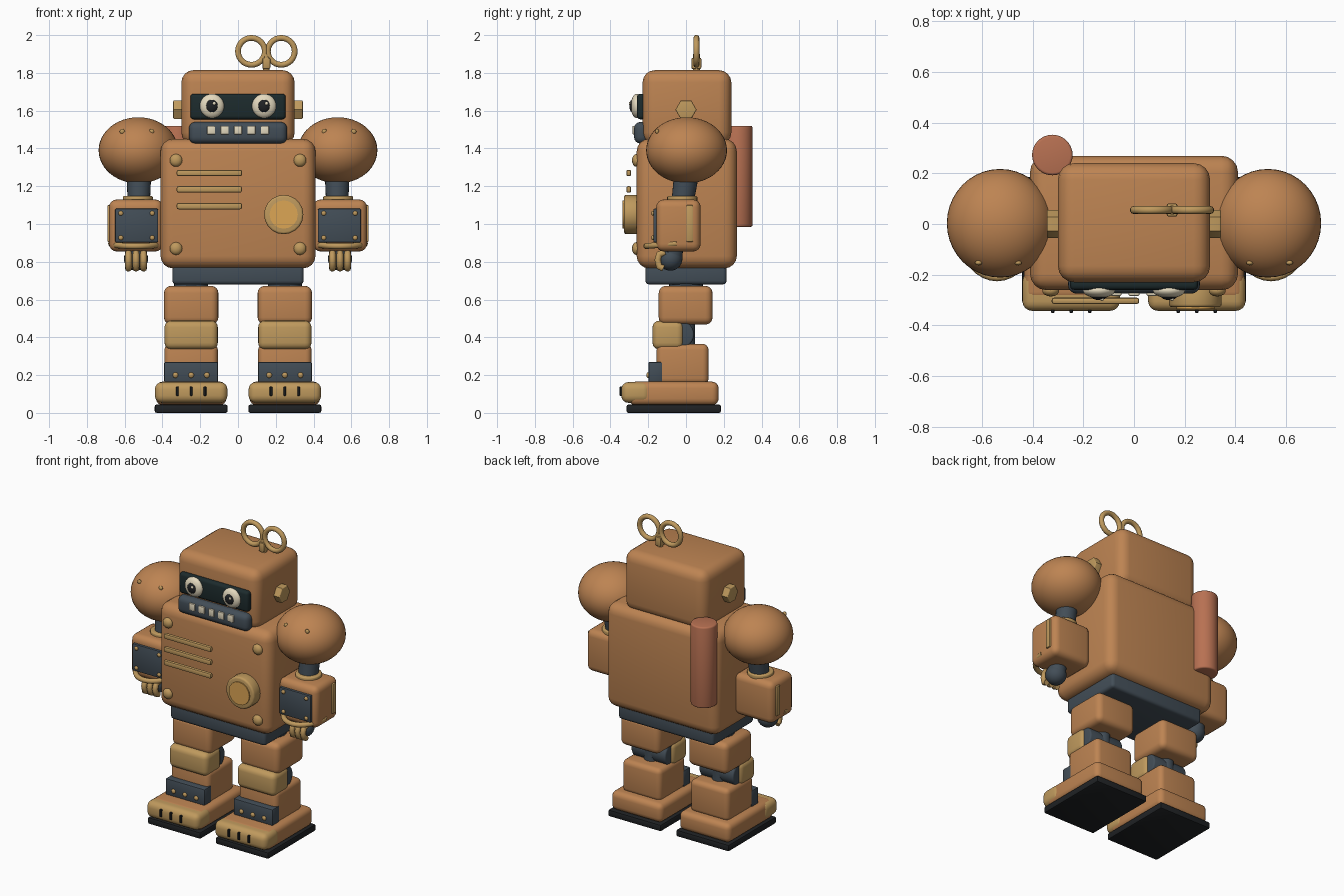
import bpy, bmesh, math
from mathutils import Matrix, Vector

if "Cube" in bpy.data.objects:
    bpy.data.objects.remove(bpy.data.objects["Cube"])


def material(name, *rgb):
    m = bpy.data.materials.new(name)
    m.diffuse_color = (*rgb, 1)
    m.use_nodes = True
    m.node_tree.nodes["Principled BSDF"].inputs["Base Color"].default_value = m.diffuse_color
    return m


BODY = material("bronze", 0.51, 0.23, 0.085)
GOLD = material("brass", 0.52, 0.32, 0.11)
SLATE = material("slate", 0.055, 0.075, 0.095)
RUBBER = material("rubber", 0.014, 0.016, 0.018)
GLASS = material("dark_glass", 0.012, 0.024, 0.026)
CREAM = material("cream", 0.78, 0.70, 0.52)
COPPER = material("copper", 0.48, 0.165, 0.085)
AMBER = material("amber", 0.72, 0.38, 0.09)


def finish(name, bm, mat, angle=35):
    me = bpy.data.meshes.new(name)
    bmesh.ops.recalc_face_normals(bm, faces=bm.faces)
    bm.to_mesh(me)
    bm.free()
    for p in me.polygons:
        p.use_smooth = True
    me.set_sharp_from_angle(angle=math.radians(angle))
    me.materials.append(mat)
    ob = bpy.data.objects.new(name, me)
    bpy.context.collection.objects.link(ob)
    return ob


def box(name, center, size, mat, bevel=0.0, seg=4):
    bm = bmesh.new()
    bmesh.ops.create_cube(bm, size=1)
    bmesh.ops.scale(bm, vec=size, verts=bm.verts)
    bmesh.ops.translate(bm, vec=center, verts=bm.verts)
    if bevel:
        bmesh.ops.bevel(bm, geom=bm.edges[:], offset=bevel, segments=seg,
                        profile=0.5, affect='EDGES')
    return finish(name, bm, mat)


def ball(name, center, radii, mat, u=24, v=14):
    bm = bmesh.new()
    bmesh.ops.create_uvsphere(bm, u_segments=u, v_segments=v, radius=1)
    bmesh.ops.scale(bm, vec=radii, verts=bm.verts)
    bmesh.ops.translate(bm, vec=center, verts=bm.verts)
    return finish(name, bm, mat, 60)


def rod(name, a, b, r, mat, sides=24, r2=None, bevel=0.0, spin=0.0):
    a, b = Vector(a), Vector(b)
    d = b - a
    bm = bmesh.new()
    bmesh.ops.create_cone(bm, cap_ends=True, segments=sides, radius1=r,
                          radius2=r if r2 is None else r2, depth=d.length)
    if bevel:
        rims = [e for e in bm.edges if abs(e.verts[0].co.z - e.verts[1].co.z) < 1e-5]
        bmesh.ops.bevel(bm, geom=rims, offset=bevel, segments=3, profile=0.5, affect='EDGES')
    rot = d.to_track_quat('Z', 'Y').to_matrix().to_4x4()
    bm.transform(Matrix.Translation((a + b) / 2) @ rot @ Matrix.Rotation(spin, 4, 'Z'))
    return finish(name, bm, mat)


def tube(name, pts, r, mat, closed=False):
    cu = bpy.data.curves.new(name, 'CURVE')
    cu.dimensions = '3D'
    cu.bevel_depth, cu.bevel_resolution, cu.use_fill_caps = r, 3, True
    sp = cu.splines.new('POLY')
    sp.points.add(len(pts) - 1)
    for p, co in zip(sp.points, pts):
        p.co = (*co, 1)
    sp.use_cyclic_u, sp.use_smooth = closed, True
    cu.materials.append(mat)
    ob = bpy.data.objects.new(name, cu)
    bpy.context.collection.objects.link(ob)
    return ob


def rivet(name, c, r, mat=GOLD, h=None):
    return ball(name, c, (r, h or r * 0.7, r), mat, 14, 8)


# Torso, pelvis and head
box("torso", (0, 0.004, 1.108), (0.82, 0.53, 0.685), BODY, 0.065)
box("pelvis", (0, 0, 0.735), (0.695, 0.43, 0.11), SLATE, 0.02, 3)
box("head", (0, 0.005, 1.617), (0.60, 0.47, 0.395), BODY, 0.065)

# Face
box("visor", (0, -0.235, 1.622), (0.505, 0.05, 0.135), GLASS, 0.018, 3)
box("mouth_plate", (0, -0.235, 1.483), (0.52, 0.08, 0.115), SLATE, 0.035)
for i in range(5):
    box("tooth", ((i - 2) * 0.071, -0.272, 1.497), (0.042, 0.022, 0.046), CREAM, 0.004, 2)
for s in (-1, 1):
    ball("eye", (s * 0.138, -0.262, 1.625), (0.064, 0.03, 0.064), CREAM)
    ball("pupil", (s * 0.138, -0.284, 1.625), (0.032, 0.016, 0.034), RUBBER, 16, 10)
    ball("eye_glint", (s * 0.138 + 0.012, -0.297, 1.638), (0.009, 0.006, 0.009), CREAM, 10, 6)
    rod("ear_bolt", (s * 0.28, 0, 1.605), (s * 0.343, 0, 1.605), 0.056, GOLD, 6, bevel=0.006,
        spin=math.pi / 2)

# Wind-up key
KX, KY, KZ = 0.15, 0.055, 1.914
for s in (-1, 1):
    ring = [(KX + s * 0.079 + 0.071 * math.cos(t * math.tau / 32), KY,
             KZ + 0.071 * math.sin(t * math.tau / 32)) for t in range(32)]
    tube("key_ring", ring, 0.016, GOLD, True)
rod("key_stem", (KX, KY, 1.79), (KX, KY, 1.90), 0.018, GOLD, 16)
box("key_block", (KX, KY, 1.85), (0.042, 0.052, 0.06), GOLD, 0.008, 2)

# Chest details
for x in (-0.328, 0.328):
    for z in (0.87, 1.337):
        rivet("chest_rivet", (x, -0.262, z), 0.034, h=0.024)
for z in (1.27, 1.183, 1.095):
    box("chest_bar", (-0.152, -0.303, z), (0.345, 0.025, 0.034), GOLD, 0.009, 2)
rod("dial_rim", (0.242, -0.25, 1.05), (0.242, -0.328, 1.05), 0.104, GOLD, 20, bevel=0.012)
rod("dial_face", (0.242, -0.32, 1.05), (0.242, -0.335, 1.05), 0.075, AMBER, 16)

# Back tank
rod("back_tank", (-0.322, 0.272, 0.985), (-0.322, 0.272, 1.52), 0.08, COPPER, 32, bevel=0.01)

for s in (-1, 1):
    # Arm
    ball("shoulder", (s * 0.528, 0.003, 1.39), (0.21, 0.214, 0.175), BODY, 40, 24)
    for dx in (-0.078, 0.078):
        rivet("shoulder_rivet", (s * 0.535 + dx, -0.153, 1.49), 0.014)
    rod("upper_arm", (s * 0.525, 0.003, 1.27), (s * 0.525, -0.02, 1.10), 0.066, SLATE, 24, r2=0.058)
    rod("elbow_cuff", (s * 0.53, -0.02, 1.115), (s * 0.53, -0.02, 1.148), 0.08, GOLD, 24, bevel=0.008)
    box("forearm", (s * 0.54, -0.04, 0.992), (0.284, 0.235, 0.275), BODY, 0.04)
    box("forearm_plate", (s * 0.537, -0.158, 0.992), (0.228, 0.03, 0.178), SLATE, 0.006, 2)
    for dx in (-0.083, 0.083):
        for dz in (-0.065, 0.065):
            rivet("forearm_rivet", (s * 0.537 + dx, -0.175, 0.992 + dz), 0.013)
    box("forearm_strip", (s * 0.682, 0.02, 1.003), (0.02, 0.036, 0.195), GOLD, 0.006, 2)
    arc = [(s * 0.54 - 0.132 * math.cos(a), -0.05 - 0.16 * math.sin(a),
            0.897 - 0.014 * math.sin(a))
           for a in (math.pi * i / 16 for i in range(17))]
    tube("wrist_guard", arc, 0.016, GOLD)

    # Hand
    ball("hand", (s * 0.54, -0.083, 0.815), (0.064, 0.064, 0.062), SLATE)
    rod("wrist", (s * 0.54, -0.075, 0.81), (s * 0.54, -0.07, 0.88), 0.055, SLATE)
    for dx in (-0.04, 0, 0.04):
        tube("finger", [(s * 0.54 + dx, -0.11, 0.85), (s * 0.54 + dx, -0.142, 0.84),
                        (s * 0.54 + dx, -0.15, 0.81), (s * 0.54 + dx, -0.143, 0.775),
                        (s * 0.54 + dx, -0.12, 0.765)], 0.018, GOLD)

    # Leg
    x = s * 0.248
    rod("hip_joint", (x, 0, 0.64), (x, 0, 0.72), 0.09, SLATE)
    box("thigh", (x, -0.002, 0.57), (0.288, 0.285, 0.205), BODY, 0.038)
    rod("knee_joint", (x - 0.125, -0.032, 0.415), (x + 0.125, -0.032, 0.415), 0.074, SLATE, bevel=0.01)
    rod("knee_post", (x, 0, 0.33), (x, 0, 0.50), 0.048, SLATE)
    box("knee_guard", (x, -0.095, 0.412), (0.282, 0.165, 0.152), GOLD, 0.035)
    box("shin", (x, -0.018, 0.258), (0.282, 0.275, 0.215), BODY, 0.032)
    box("ankle_plate", (x, -0.162, 0.216), (0.286, 0.074, 0.108), SLATE, 0.008, 2)
    for dx in (-0.083, 0, 0.083):
        rivet("ankle_rivet", (x + dx, -0.2, 0.2), 0.015)

    # Foot
    box("foot", (x, -0.065, 0.103), (0.372, 0.475, 0.125), BODY, 0.035)
    box("toe_cap", (x, -0.265, 0.108), (0.384, 0.155, 0.11), GOLD, 0.038)
    for dx in (-0.073, 0, 0.073):
        box("toe_slot", (x + dx, -0.342, 0.115), (0.014, 0.018, 0.05), RUBBER, 0.003, 1)
    box("sole", (x, -0.065, 0.022), (0.386, 0.5, 0.044), RUBBER, 0.01, 2)
